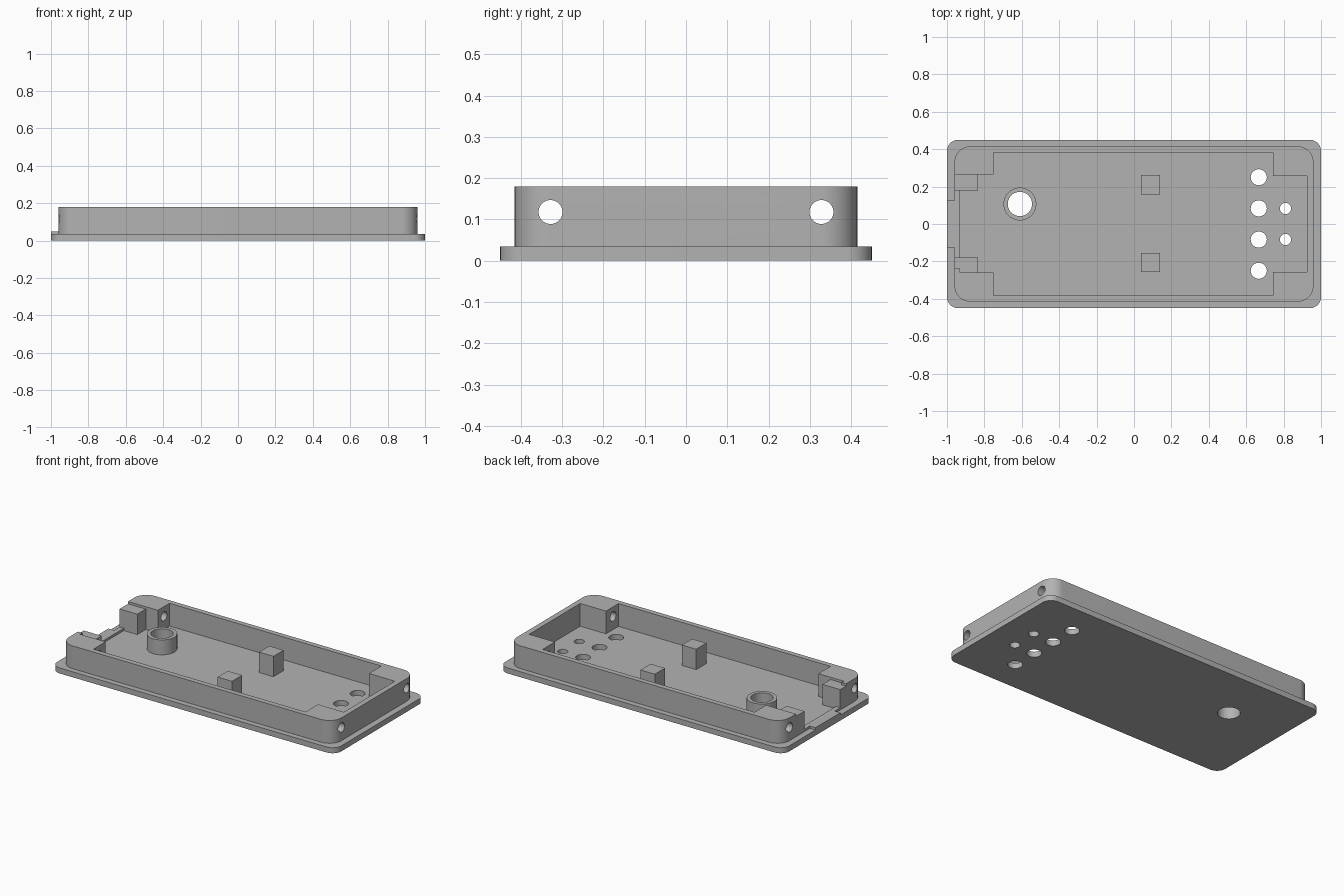
import bpy, bmesh, math

if "Cube" in bpy.data.objects:
    bpy.data.objects.remove(bpy.data.objects["Cube"])

GREY = (0.45, 0.45, 0.45, 1)
grey = bpy.data.materials.new("matte grey")
grey.use_nodes = True
grey.diffuse_color = GREY
grey.node_tree.nodes["Principled BSDF"].inputs["Base Color"].default_value = GREY

FLOOR, RIM, LEDGE = 0.035, 0.18, 0.165


def arc(cx, cy, r, start, sweep=90, n=12):
    return [(cx + r * math.cos(math.radians(start + sweep * i / n)),
             cy + r * math.sin(math.radians(start + sweep * i / n))) for i in range(n + 1)]


def rounded(x, y, r):
    """Rounded rectangle, counter-clockwise from the lower left corner."""
    return (arc(r - x, r - y, r, 180) + arc(x - r, r - y, r, 270)
            + arc(x - r, y - r, r, 0) + arc(r - x, y - r, r, 90))


def rect(x0, x1, y0, y1):
    return [(x0, y0), (x1, y0), (x1, y1), (x0, y1)]


def prism(name, outline, z0, z1):
    bm = bmesh.new()
    face = bm.faces.new([bm.verts.new((x, y, z0)) for x, y in outline])
    top = bmesh.ops.extrude_face_region(bm, geom=[face])["geom"]
    bmesh.ops.translate(bm, vec=(0, 0, z1 - z0),
                        verts=[v for v in top if isinstance(v, bmesh.types.BMVert)])
    bmesh.ops.recalc_face_normals(bm, faces=bm.faces)
    mesh = bpy.data.meshes.new(name)
    bm.to_mesh(mesh)
    bm.free()
    mesh.materials.append(grey)
    obj = bpy.data.objects.new(name, mesh)
    bpy.context.collection.objects.link(obj)
    return obj


def disc(x, y, r):
    return arc(x, y, r, 0, 360, 40)[:-1]


def activate(obj):
    bpy.ops.object.select_all(action="DESELECT")
    obj.select_set(True)
    bpy.context.view_layer.objects.active = obj


def cut(obj, cutter):
    mod = obj.modifiers.new("hole", "BOOLEAN")
    mod.operation, mod.solver, mod.object = "DIFFERENCE", "EXACT", cutter
    activate(obj)
    bpy.ops.object.modifier_apply(modifier=mod.name)
    bpy.data.objects.remove(cutter)


# Base plate with its round openings
base = prism("base_plate", rounded(1, 0.45, 0.06), 0, FLOOR)
BOSS = (-0.61, 0.107)
holes = [(0.667, y, 0.043) for y in (-0.25, -0.083, 0.083, 0.25)]
holes += [(0.81, y, 0.03) for y in (-0.083, 0.083)] + [(*BOSS, 0.065)]
for x, y, r in holes:
    cut(base, prism("hole_cutter", disc(x, y, r), -0.1, 0.1))

# Raised wall with thick corners, open at the -x end
inner = [(-0.96, 0.265), (-0.75, 0.265), (-0.75, 0.382), (0.743, 0.382),
         (0.743, 0.257), (0.925, 0.257), (0.925, -0.257), (0.743, -0.257),
         (0.743, -0.382), (-0.75, -0.382), (-0.75, -0.26), (-0.93, -0.26),
         (-0.93, -0.237), (-0.96, -0.237)]
wall = prism("wall", rounded(0.96, 0.415, 0.085) + inner, FLOOR, RIM)

# Screw holes running lengthwise through the corners
for y in (-0.328, 0.328):
    bore = prism("bore_cutter", disc(0, 0, 0.029), -1.2, 1.2)
    bore.rotation_euler.y = math.pi / 2
    bore.location = (0, y, 0.118)
    bpy.context.view_layer.update()
    cut(wall, bore)

# Ledge blocks beside the opening
prism("left_ledge_block", rect(-0.96, -0.835, 0.18, 0.265), FLOOR, LEDGE)
prism("right_ledge_block", rect(-0.96, -0.835, -0.26, -0.18), FLOOR, LEDGE)

# Low sill across the opening
sill = [(-1, -0.125), (-0.96, -0.125), (-0.96, -0.18), (-0.93, -0.18),
        (-0.93, 0.18), (-0.96, 0.18), (-0.96, 0.125), (-1, 0.125)]
prism("sill", sill, FLOOR, 0.05)

# Square support posts
for side, y in (("left", 0.21), ("right", -0.206)):
    prism(side + "_post", rect(0.037, 0.138, y - 0.051, y + 0.051), FLOOR, LEDGE)

# Hollow round boss
boss = prism("boss", disc(*BOSS, 0.088), FLOOR, 0.13)
cut(boss, prism("boss_cutter", disc(*BOSS, 0.065), -0.1, 0.3))

for obj in (base, wall, boss):
    activate(obj)
    bpy.ops.object.shade_smooth_by_angle(angle=math.radians(30))
